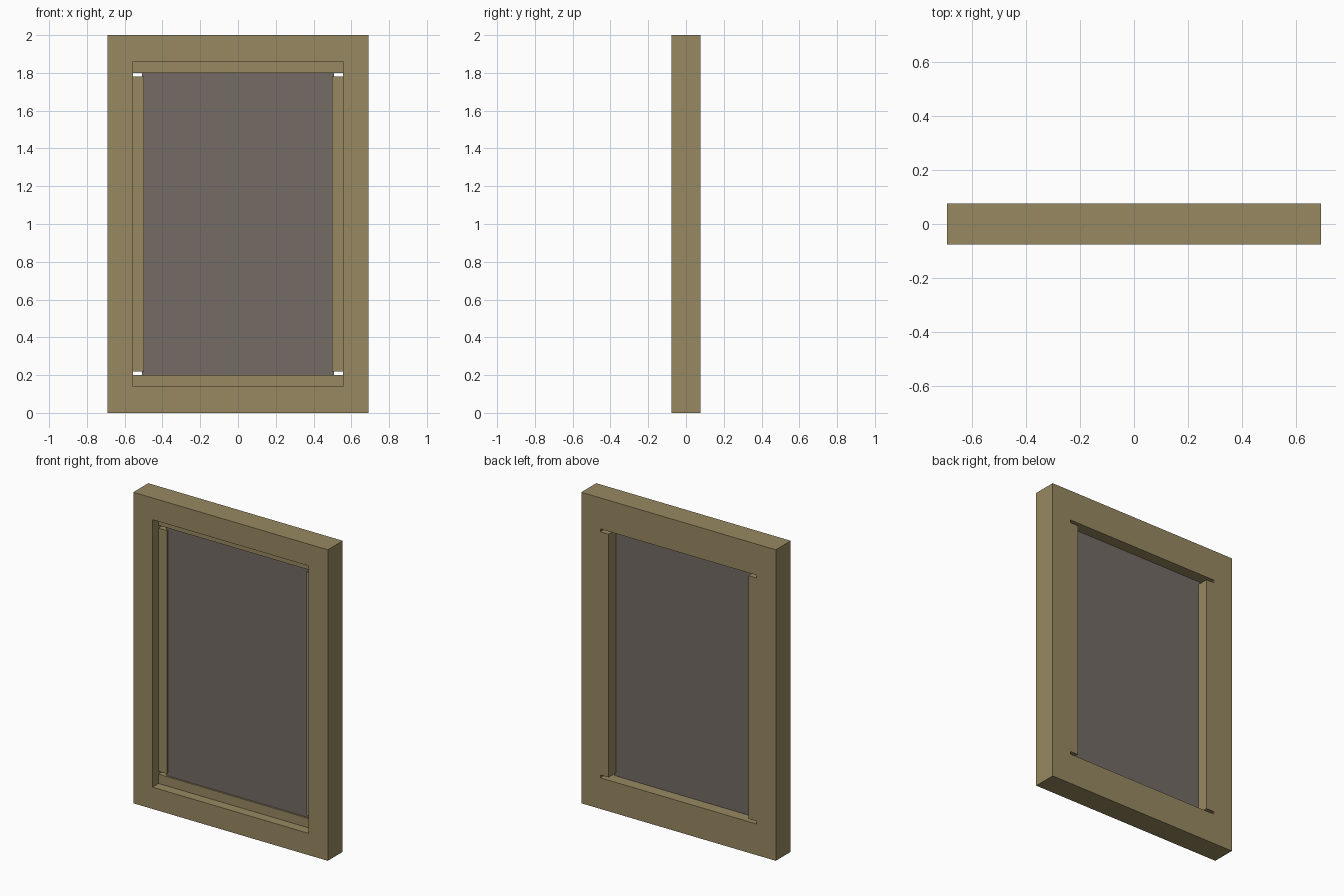
import bpy, bmesh

if "Cube" in bpy.data.objects:
    bpy.data.objects.remove(bpy.data.objects["Cube"])

HALF_D = 0.076      # half depth of the frame
REBATE_Y = -0.014   # face of the inner stop
MID_Z = 1.0


def material(name, rgb):
    m = bpy.data.materials.new(name)
    m.diffuse_color = (*rgb, 1)
    m.use_nodes = True
    m.node_tree.nodes["Principled BSDF"].inputs["Base Color"].default_value = m.diffuse_color
    return m


def prism(name, outline, y0, y1, mat=None):
    """Extrude an x/z outline (z relative to mid height) along y."""
    bm = bmesh.new()
    face = bm.faces.new([bm.verts.new((x, y0, MID_Z + z)) for x, z in outline])
    ext = bmesh.ops.extrude_face_region(bm, geom=[face])
    moved = [v for v in ext["geom"] if isinstance(v, bmesh.types.BMVert)]
    bmesh.ops.translate(bm, verts=moved, vec=(0, y1 - y0, 0))
    bmesh.ops.recalc_face_normals(bm, faces=bm.faces)
    mesh = bpy.data.meshes.new(name)
    bm.to_mesh(mesh)
    bm.free()
    obj = bpy.data.objects.new(name, mesh)
    bpy.context.collection.objects.link(obj)
    if mat:
        mesh.materials.append(mat)
    return obj


def rect(w, h):
    return [(-w, -h), (w, -h), (w, h), (-w, h)]


def cut(target, cutter):
    mod = target.modifiers.new("cut", "BOOLEAN")
    mod.operation = "DIFFERENCE"
    mod.solver = "EXACT"
    mod.object = cutter
    bpy.context.view_layer.objects.active = target
    bpy.ops.object.modifier_apply(modifier=mod.name)
    bpy.data.objects.remove(cutter)


wood = material("wood", (0.31, 0.25, 0.12))
glass = material("pane_grey", (0.172, 0.147, 0.13))

# Outer frame with a front rebate
frame = prism("window_frame", rect(0.692, 1.0), -HALF_D, HALF_D, wood)
cut(frame, prism("rebate_cutter", rect(0.556, 0.86), -0.2, REBATE_Y))

# Through opening with narrow slits at the four corners
quarter = [(0.556, 0.80), (0.556, 0.782), (0.497, 0.782)]
right = quarter + [(x, -z) for x, z in reversed(quarter)]
opening = right + [(-x, -z) for x, z in right]
cut(frame, prism("opening_cutter", opening, -0.05, 0.2))

# Pane let into the stops
prism("pane", rect(0.508, 0.803), -0.003, 0.003, glass)
